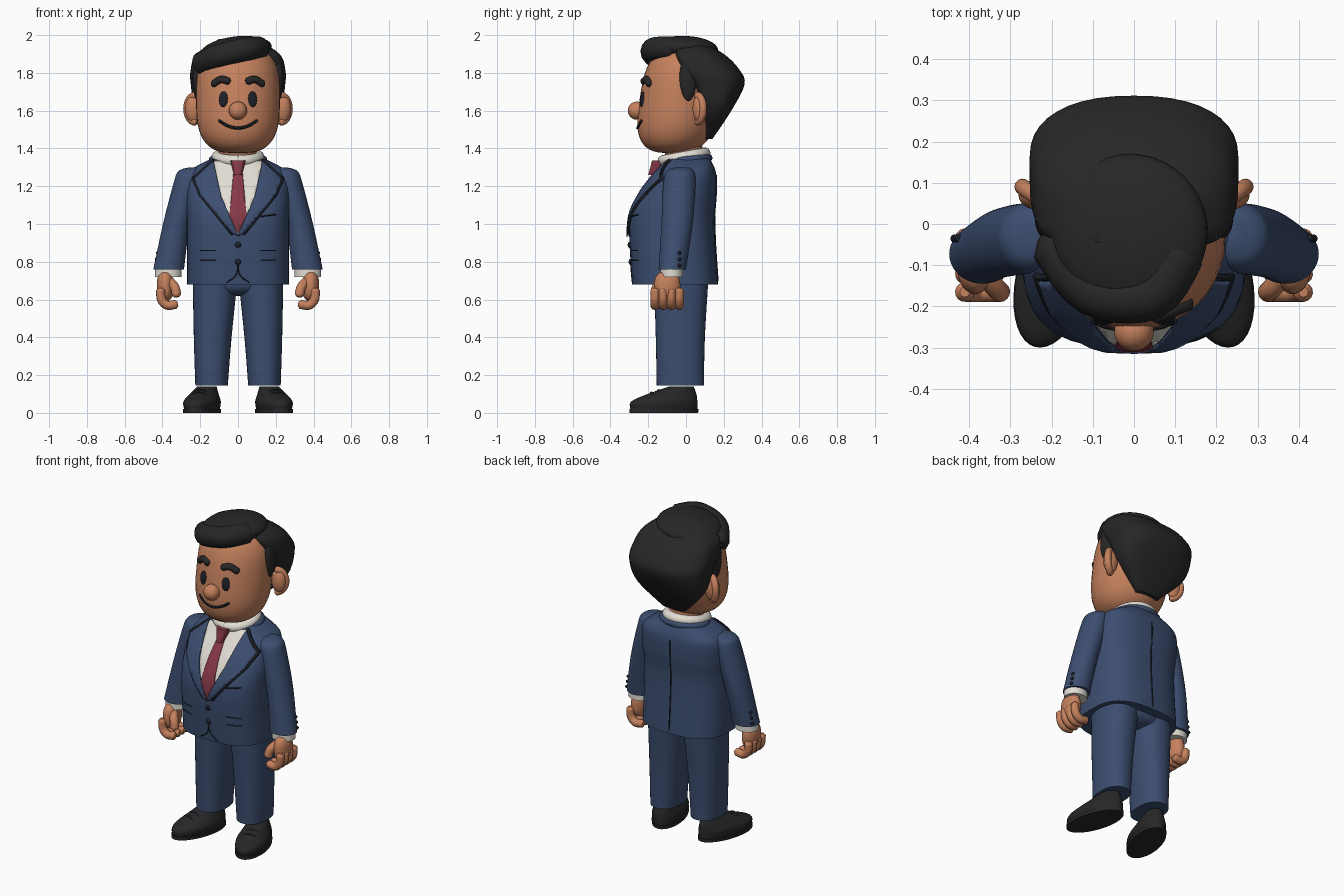
import bpy, bmesh, math
from mathutils import Vector, Matrix, Euler
from mathutils.bvhtree import BVHTree

default_cube = bpy.data.objects.get("Cube")
if default_cube:
    bpy.data.objects.remove(default_cube, do_unlink=True)


def material(name, *rgb):
    mat = bpy.data.materials.new(name)
    mat.use_nodes = True
    mat.diffuse_color = (*rgb, 1)
    mat.node_tree.nodes["Principled BSDF"].inputs["Base Color"].default_value = (*rgb, 1)
    return mat


SKIN = material("warm skin", .56, .22, .11)
BLACK = material("soft black", .02, .02, .02)
NAVY = material("navy suit", .045, .075, .16)
WHITE = material("white shirt", .76, .73, .66)
RED = material("red tie", .24, .04, .06)
TRIM = material("dark trim", .012, .014, .02)


def finish(name, bm, mat):
    mesh = bpy.data.meshes.new(name)
    bm.to_mesh(mesh)
    bm.free()
    mesh.materials.append(mat)
    mesh.shade_smooth()
    mesh.set_sharp_from_angle(angle=math.radians(45))
    ob = bpy.data.objects.new(name, mesh)
    bpy.context.collection.objects.link(ob)
    return ob


def spline(points, steps=5):
    """Smooth path through tuples of any length."""
    path, last = [], len(points) - 1
    for i in range(last):
        span = [points[min(max(i + offset, 0), last)] for offset in (-1, 0, 1, 2)]
        for k in range(steps):
            t = k / steps
            path.append(tuple(b + t / 2 * (c - a + t * (2 * a - 5 * b + 4 * c - d + t * (3 * (b - c) + d - a)))
                              for a, b, c, d in zip(*span)))
    return path + [tuple(points[-1])]


def join_loops(name, loops, mat):
    """Closed surface through a row of equal loops."""
    bm = bmesh.new()
    rows = [[bm.verts.new(co) for co in loop] for loop in loops]
    count = len(rows[0])
    for low, high in zip(rows, rows[1:]):
        for i in range(count):
            j = (i + 1) % count
            bm.faces.new((low[i], low[j], high[j], high[i]))
    bm.faces.new(rows[0])
    bm.faces.new(rows[-1])
    bmesh.ops.recalc_face_normals(bm, faces=bm.faces)
    return finish(name, bm, mat)


def signed_power(value, power):
    return math.copysign(abs(value) ** (2 / power), value)


def stack(name, rings, mat, front_power=2, back_power=2, side=1, count=40):
    """Rounded sections: (height, centre x, front y, back y, half width)."""
    loops = []
    for z, x, front, back, width in rings:
        loop = []
        for i in range(count):
            c, s = math.cos(math.tau * i / count), math.sin(math.tau * i / count)
            power = front_power if s < 0 else back_power
            loop.append((side * x + width * signed_power(c, power),
                         (front + back + (back - front) * signed_power(s, power)) / 2, z))
        loops.append(loop)
    return join_loops(name, loops, mat)


def loft(name, rings, mat, *powers, side=1):
    return stack(name, spline(rings), mat, *powers, side=side)


def blob(name, centre, size, mat, power=2, lean=0, turn=(0, 0, 0), levels=24):
    """Ellipsoid, squarer with a higher power, leaning back with height."""
    width, depth, height = size
    rings = []
    for i in range(levels):
        a = math.pi * ((i + .5) / levels - .5)
        z, r = height * signed_power(math.sin(a), power), signed_power(math.cos(a), power)
        rings.append((z, 0, lean * z - depth * r, lean * z + depth * r, width * r))
    ob = stack(name, rings, mat)
    ob.data.transform(Matrix.LocRotScale(Vector(centre), Euler(turn), None))
    return ob


def tube(name, points, radius, mat, side=1, steps=5, count=14):
    """Round tube along a smooth path, with softened ends."""
    path = [Vector((side * x, y, z)) for x, y, z in spline(points, steps)]
    start = path[0] + (path[0] - path[1]).normalized() * radius / 2
    end = path[-1] + (path[-1] - path[-2]).normalized() * radius / 2
    path = [start, *path, end]
    loops, across = [], None
    for i, centre in enumerate(path):
        along = (path[min(i + 1, len(path) - 1)] - path[max(i - 1, 0)]).normalized()
        across = along.orthogonal() if across is None else across - along * across.dot(along)
        across.normalize()
        up = along.cross(across)
        r = radius / 2 if centre in (start, end) else radius
        loops.append([centre + r * (across * math.cos(math.tau * k / count) + up * math.sin(math.tau * k / count))
                      for k in range(count)])
    return join_loops(name, loops, mat)


def surface(ob):
    return BVHTree.FromPolygons([v.co for v in ob.data.vertices], [p.vertices for p in ob.data.polygons])


def drape(tree, x, z, lift=0, facing=-1):
    """Point on the front (or back) of a surface."""
    hit = tree.ray_cast(Vector((x, facing, z)), Vector((0, -facing, 0)))[0]
    hit = hit or tree.find_nearest(Vector((x, facing / 5, z)))[0]
    return hit.x, hit.y + facing * lift, hit.z


def stroke(name, tree, points, radius, mat, side=1, facing=-1):
    path = [drape(tree, side * x, z, facing=facing) for x, z in spline(points)]
    return tube(name, path, radius, mat, steps=1, count=8)


def plate(name, tree, outline, mat, lift, side=1):
    """Thin panel draped on the front from an (x, z) outline."""
    bm = bmesh.new()
    bm.faces.new([bm.verts.new((side * x, 0, z)) for x, z in outline])
    for normal, middle in (((1, 0, 0), 0), ((0, 0, 1), 1)):
        for k in range(-20, 20):
            bmesh.ops.bisect_plane(bm, geom=bm.verts[:] + bm.edges[:] + bm.faces[:],
                                   plane_co=Vector(normal) * (middle + k / 50), plane_no=normal)
    for v in bm.verts:
        v.co = drape(tree, v.co.x, v.co.z, lift)
    for face in bm.faces:
        face.normal_update()
        if face.normal.y > 0:
            face.normal_flip()
    ob = finish(name, bm, mat)
    thickness = ob.modifiers.new("thickness", "SOLIDIFY")
    thickness.thickness, thickness.offset = .008, -1


def symmetric(middle, *half):
    return [middle, *half, *[(-x, z) for x, z in reversed(half)]]


def arc(start, end, count=12):
    """Cosine and sine pairs between two angles in degrees."""
    angles = [math.radians(start + (end - start) * i / count) for i in range(count + 1)]
    return [(math.cos(a), math.sin(a)) for a in angles]


# Jacket body
jacket = loft("jacket", [(.68, 0, -.285, .17, .27), (1, 0, -.3, .15, .27), (1.15, 0, -.25, .16, .275),
                         (1.25, 0, -.18, .16, .265), (1.3, 0, -.14, .15, .23), (1.36, 0, -.1, .12, .11)], NAVY, 2.8, 2.8)
coat = surface(jacket)
stroke("back_seam", coat, [(0, 1.26), (0, .7)], .004, TRIM, facing=1)
stroke("breast_pocket", coat, [(.12, 1.04), (.2, 1.05)], .004, TRIM)
for z in (.8, .89):
    blob("jacket_button", drape(coat, 0, z), (.016, .01, .016), TRIM)

# Shirt, tie and collars
collar_point, fold, closing = (.13, 1.335), (.09, 1.15), (0, .94)
plate("shirt_front", coat, symmetric(closing, fold, collar_point), WHITE, .004)
plate("tie_blade", coat, symmetric((0, .95), (.046, 1.04), (.022, 1.3)), RED, .01)
loft("tie_knot", [(1.26, 0, -.2, -.1, .022), (1.335, 0, -.18, -.08, .04)], RED, 3, 3)
blob("neck", (0, -.01, 1.35), (.1, .1, .1), SKIN, power=4)
tube("shirt_collar", [(.11 * c, .11 * s - .01, 1.355 + .02 * s) for c, s in arc(-90, 270)], .03, WHITE)
tube("jacket_collar", [(.135 * c, .11 * s + .01, 1.34 + .01 * s) for c, s in arc(-50, 230)], .02, NAVY)

# Head and face
head = blob("head", (0, -.03, 1.665), (.222, .215, .29), SKIN, power=3, lean=.15)
face = surface(head)
blob("nose", (0, -.26, 1.6), (.048, .048, .048), SKIN)
stroke("mouth", face, [(x / 50, 1.508 + (x / 25) ** 2) for x in range(-5, 6)], .008, TRIM)

# Hair: back mass, crown and swept fringe
loft("hair_back", [(1.45, 0, .1, .14, .08), (1.6, 0, .09, .24, .22), (1.74, 0, .03, .31, .25),
                   (1.82, 0, -.03, .28, .25), (1.9, 0, -.06, .2, .22), (1.98, 0, -.05, .06, .1)], BLACK, 5, 2.3)
blob("hair_crown", (-.01, -.02, 1.92), (.19, .19, .073), BLACK, turn=(0, -.12, 0))
tube("hair_fringe", [(-.19, -.05, 1.85), (-.1, -.16, 1.89), (.04, -.17, 1.925), (.11, -.07, 1.93)], .063, BLACK)

blob("trouser_seat", (0, -.025, .7), (.235, .14, .08), NAVY, power=3)

# Paired parts
for side, tag in ((1, "left_"), (-1, "right_")):
    # Lapel, pocket and front edge
    edge = [collar_point, (.235, 1.24), (.2, 1.16), (.03, .95)]
    plate(tag + "lapel", coat, [*edge, closing, fold], NAVY, .014, side)
    for begin, end in zip(edge, edge[1:]):
        stroke(tag + "lapel_edge", coat, [begin, end], .011, TRIM, side)
    for z in (.81, .86):
        stroke(tag + "pocket_flap", coat, [(.12, z), (.2, z)], .003, TRIM, side)
    stroke(tag + "front_edge", coat, [(0, .8), (.01, .73), (.06, .69)], .003, TRIM, side)

    # Sleeve, cuff and cuff buttons
    loft(tag + "sleeve", [(1.3, .23, -.06, .01, .03), (1.28, .25, -.1, .04, .065), (1.22, .265, -.12, .05, .075),
                          (1, .325, -.13, .035, .072), (.76, .367, -.145, 0, .081)], NAVY, side=side)
    loft(tag + "shirt_cuff", [(.72, .37, -.135, -.015, .07), (.78, .37, -.135, -.015, .07)], WHITE, side=side)
    for k in range(3):
        blob(tag + "cuff_button", (side * (.435 - k / 200), -.035, .78 + k / 30), (.01, .01, .01), TRIM)

    # Hand with curled fingers
    blob(tag + "palm", (side * .385, -.1, .67), (.045, .07, .08), SKIN, power=2.5)
    for k in range(4):
        y = k / 23 - .165
        tube(tag + "finger", [(.41, y, .65), (.405, y, .6), (.375, y, .57), (.33, y, .575)], .024, SKIN, side)
    tube(tag + "thumb", [(.365, -.12, .7), (.335, -.155, .665), (.325, -.165, .625)], .025, SKIN, side)

    # Trouser leg
    loft(tag + "trouser_leg", [(.145, .14, -.155, .095, .086), (.4, .134, -.16, .1, .1), (.73, .12, -.17, .12, .12)],
         NAVY, 2.3, 2.3, side=side)

    # Shoe, sole and laces, turned outwards
    shoe = [loft(tag + "shoe", [(.02, 0, -.185, .18, .084), (.06, 0, -.18, .18, .09), (.1, 0, -.09, .175, .07),
                                (.14, 0, .03, .16, .05)], BLACK),
            loft(tag + "sole", [(0, 0, -.19, .185, .09), (.02, 0, -.19, .185, .092)], BLACK)]
    for y in (-.07, -.03):
        shoe.append(tube(tag + "lace", [(x, y, .13 + y / 3 - x * x * 8) for x in (-.035, 0, .035)], .006, TRIM))
    turn = Matrix.Translation((side * .19, -.115, 0)) @ Matrix.Rotation(side * .27, 4, "Z")
    for part in shoe:
        part.data.transform(turn)

    # Eye, brow, ear and sideburn
    blob(tag + "eye", drape(face, side * .077, 1.66), (.024, .012, .042), TRIM, turn=(-.1, 0, side * .2))
    brow = [drape(face, side * x, z) for x, z in ((.05, 1.755), (.09, 1.765), (.13, 1.74))]
    tube(tag + "eyebrow", brow, .02, BLACK)
    blob(tag + "ear", (side * .235, .07, 1.61), (.045, .035, .075), SKIN)
    tube(tag + "ear_rim", [(.225 + .045 * c, .06 + .03 * c, 1.61 + .07 * s) for c, s in arc(-90, 90)], .02, SKIN, side)
    blob(tag + "sideburn", (side * .212, .01, 1.77), (.028, .045, .12), BLACK)
